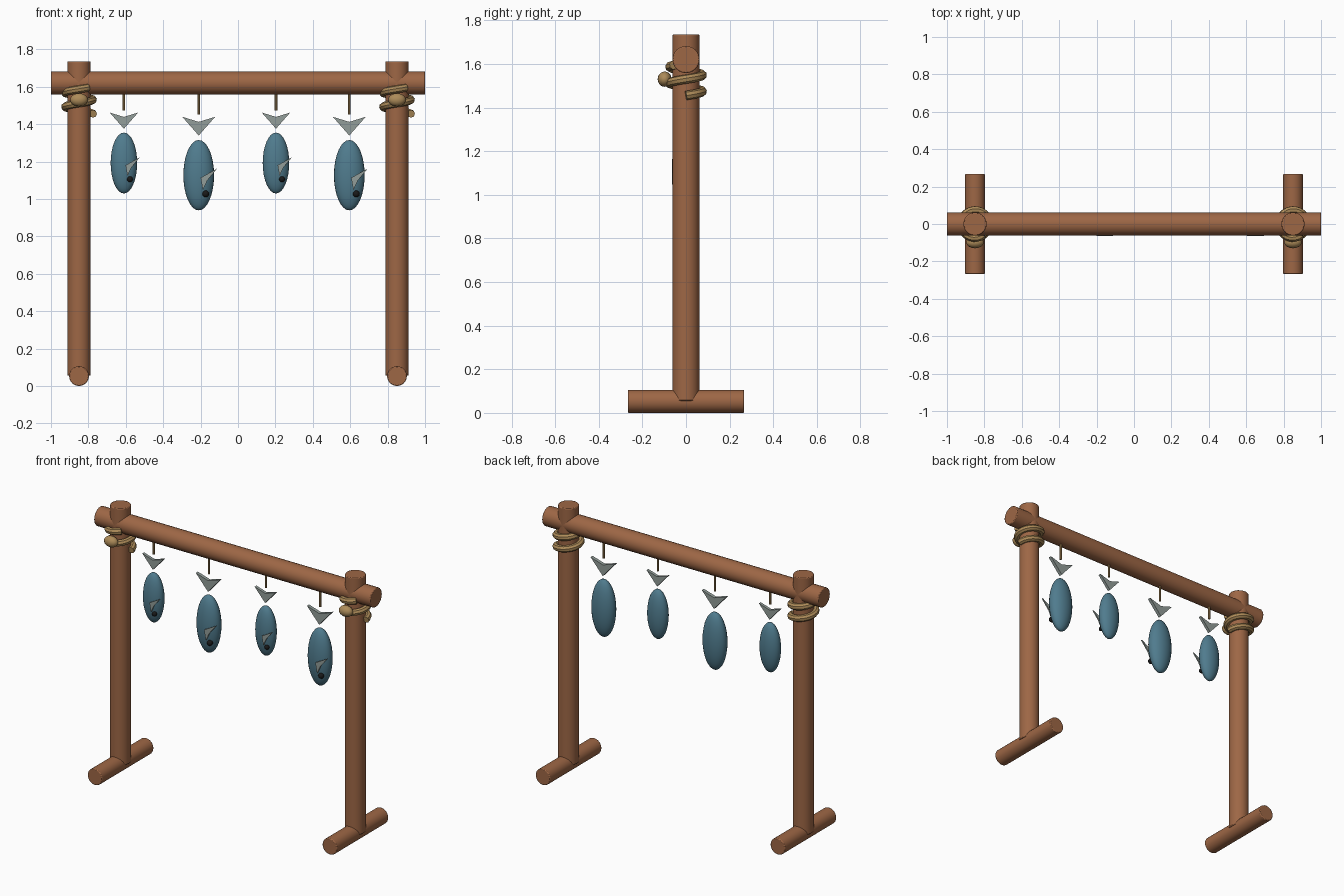
import bpy
import bmesh
from math import cos, sin, pi, radians

if "Cube" in bpy.data.objects:
    bpy.data.objects.remove(bpy.data.objects["Cube"], do_unlink=True)


def material(name, rgb):
    mat = bpy.data.materials.new(name)
    mat.use_nodes = True
    mat.diffuse_color = (*rgb, 1)
    mat.node_tree.nodes["Principled BSDF"].inputs["Base Color"].default_value = (*rgb, 1)
    return mat


WOOD = material("brown wood", (0.34, 0.135, 0.06))
ROPE = material("tan rope", (0.42, 0.26, 0.10))
FISH = material("blue fish skin", (0.08, 0.20, 0.27))
FIN = material("grey fin", (0.29, 0.34, 0.32))
EYE = material("black eye", (0.01, 0.01, 0.01))


def finish(name, mat, angle=40):
    obj = bpy.context.object
    obj.name = name
    obj.data.materials.append(mat)
    bpy.ops.object.shade_smooth_by_angle(angle=radians(angle))
    return obj


def rod(name, mat, center, radius, length, axis="Z", bevel=0.005, sides=24):
    turn = {"X": (0, pi / 2, 0), "Y": (pi / 2, 0, 0), "Z": (0, 0, 0)}[axis]
    bpy.ops.mesh.primitive_cylinder_add(vertices=sides, radius=radius, depth=length,
                                        location=center, rotation=turn)
    obj = finish(name, mat)
    if bevel:
        mod = obj.modifiers.new("rounded_ends", "BEVEL")
        mod.width = bevel
        mod.segments = 2
        mod.limit_method = "ANGLE"
        mod.angle_limit = radians(50)
    return obj


def ball(name, mat, center, radii, segments=24, rings=16):
    bpy.ops.mesh.primitive_uv_sphere_add(segments=segments, ring_count=rings,
                                         radius=1, location=center)
    bpy.context.object.scale = radii
    return finish(name, mat, 60)


def plate(name, mat, center, outline, thickness):
    """Flat outline in x and z, given thickness along y."""
    bm = bmesh.new()
    face = bm.faces.new([bm.verts.new((x, -thickness / 2, z)) for x, z in outline])
    out = bmesh.ops.extrude_face_region(bm, geom=[face])
    moved = [v for v in out["geom"] if isinstance(v, bmesh.types.BMVert)]
    bmesh.ops.translate(bm, verts=moved, vec=(0, thickness, 0))
    bmesh.ops.recalc_face_normals(bm, faces=bm.faces)
    mesh = bpy.data.meshes.new(name)
    bm.to_mesh(mesh)
    bm.free()
    obj = bpy.data.objects.new(name, mesh)
    obj.location = center
    mesh.materials.append(mat)
    bpy.context.collection.objects.link(obj)
    return obj


def rope_coil(name, x):
    """Helix wound round a post, with cut ends."""
    curve = bpy.data.curves.new(name, "CURVE")
    curve.dimensions = "3D"
    curve.bevel_depth = 0.021
    curve.bevel_resolution = 2
    curve.use_fill_caps = True
    steps = 44
    spline = curve.splines.new("POLY")
    spline.points.add(steps)
    for i, point in enumerate(spline.points):
        turns = 1.86 * i / steps
        a = 2 * pi * turns
        point.co = (x + 0.075 * cos(a), 0.075 * sin(a), 1.455 + 0.075 * turns, 1)
    obj = bpy.data.objects.new(name, curve)
    bpy.context.collection.objects.link(obj)
    bpy.ops.object.select_all(action="DESELECT")
    obj.select_set(True)
    bpy.context.view_layer.objects.active = obj
    bpy.ops.object.convert(target="MESH")
    finish(name, ROPE)


# Wooden frame with rope lashings
rod("top_beam", WOOD, (0, 0, 1.62), 0.062, 2.0, "X")
for side, x in (("right", -0.85), ("left", 0.85)):
    rod(side + "_post", WOOD, (x, 0, 0.895), 0.062, 1.68)
    rod(side + "_foot", WOOD, (x, 0, 0.053), 0.053, 0.534, "Y")
    rope_coil(side + "_rope_coil", x)
    ball(side + "_rope_knot", ROPE, (x, -0.098, 1.53), (0.047, 0.032, 0.035), 16, 10)

# Hanging fish: the small ones are a scaled version of the large ones
TAIL = [(-0.088, 0.312), (0, 0.212), (0.088, 0.312), (0, 0.285)]
SIDE_FIN = [(0.01, -0.014), (0.022, -0.080), (0.046, -0.028), (0.099, 0.036)]
for number, (x, z, size) in enumerate([(-0.61, 1.192, 0.865), (-0.21, 1.127, 1),
                                       (0.203, 1.192, 0.865), (0.595, 1.127, 1)], 1):
    name = f"fish_{number}_"

    def scaled(points):
        return [(px * size, pz * size) for px, pz in points]

    ball(name + "body", FISH, (x, 0, z), (0.082 * size, 0.056 * size, 0.188 * size))
    plate(name + "tail", FIN, (x, 0, z), scaled(TAIL), 0.022 * size)
    plate(name + "side_fin", FIN, (x, -0.060 * size, z), scaled(SIDE_FIN), 0.009)
    ball(name + "eye", EYE, (x + 0.037 * size, -0.043 * size, z - 0.1 * size),
         (0.018 * size,) * 3, 12, 8)
    low = z + 0.325 * size
    rod(name + "string", ROPE, (x, 0, (low + 1.6) / 2), 0.007, 1.6 - low,
        bevel=0, sides=8)
